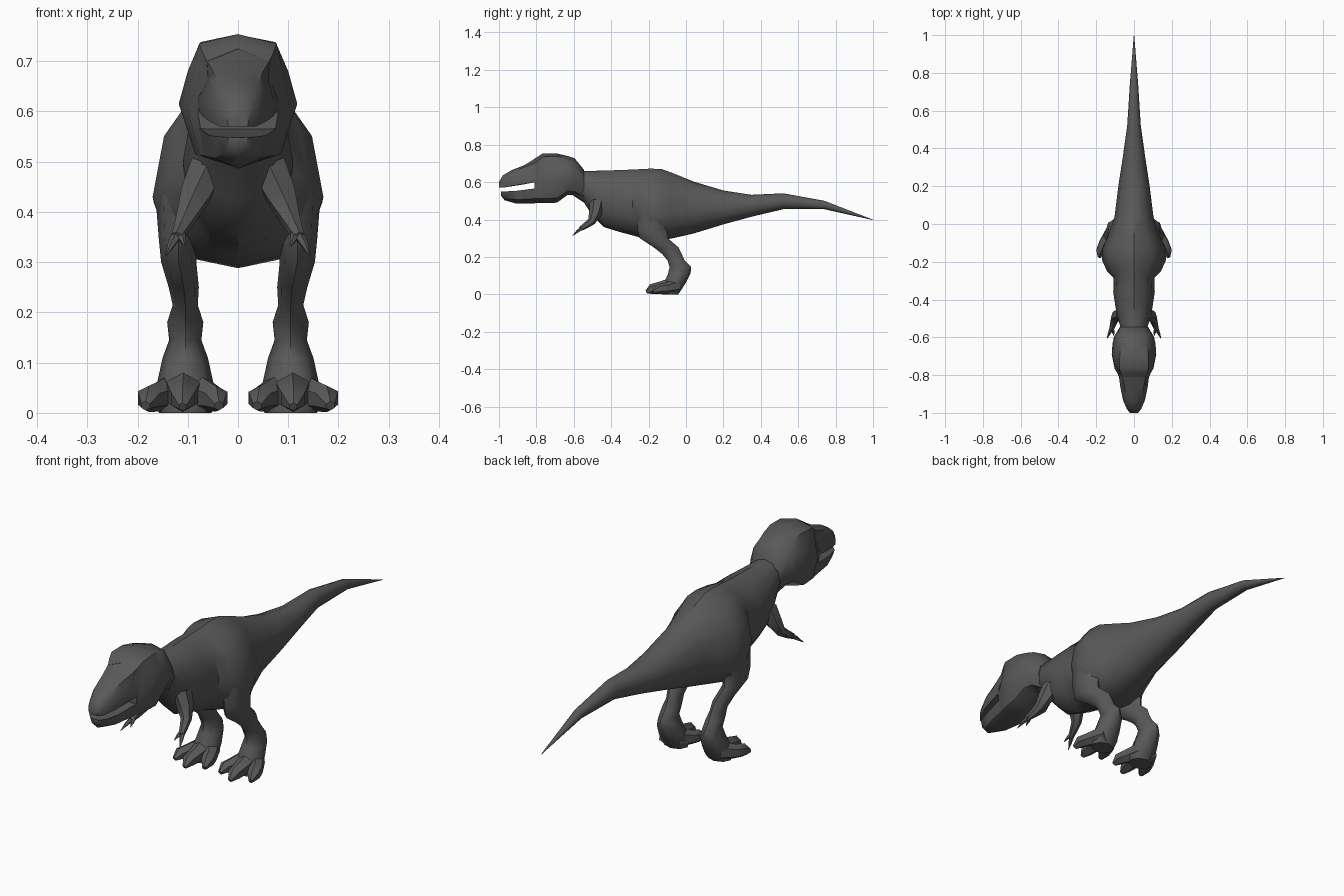
import bpy, bmesh, math
from mathutils import Vector

hide = bpy.data.materials.new("dark_grey_hide")
hide.diffuse_color = (0.1, 0.1, 0.1, 1)


def loft(name, rings, mirror=False, angle=40):
    """Skin a closed surface over a row of rings with equal point counts."""
    bm = bmesh.new()
    rows = [[bm.verts.new(p) for p in r] for r in rings]
    n = len(rows[0])
    for a, b in zip(rows, rows[1:]):
        for i in range(n):
            j = (i + 1) % n
            bm.faces.new((a[i], a[j], b[j], b[i]))
    bm.faces.new(rows[0])
    bm.faces.new(rows[-1])
    bmesh.ops.remove_doubles(bm, verts=bm.verts, dist=0.0005)
    bmesh.ops.recalc_face_normals(bm, faces=bm.faces)
    me = bpy.data.meshes.new(name)
    bm.to_mesh(me)
    bm.free()
    me.materials.append(hide)
    ob = bpy.data.objects.new(name, me)
    bpy.context.collection.objects.link(ob)
    bpy.ops.object.select_all(action='DESELECT')
    ob.select_set(True)
    bpy.context.view_layer.objects.active = ob
    bpy.ops.object.shade_smooth_by_angle(angle=math.radians(angle))
    if mirror:
        ob.modifiers.new("Mirror", 'MIRROR').use_mirror_merge = False
    return ob


def body_ring(y, top, mid, bottom, w, n=12):
    """Egg-shaped section whose widest point is at height mid."""
    pts = []
    for i in range(n):
        a = 2 * math.pi * i / n
        c = math.cos(a)
        pts.append((w * math.sin(a), y, mid + c * ((top - mid) if c > 0 else (mid - bottom))))
    return pts


def head_ring(y, top, *rest):
    """Symmetric section: top, (x, z) pairs down the side, bottom."""
    bottom = rest[-1]
    side = [(rest[i], rest[i + 1]) for i in range(0, len(rest) - 1, 2)]
    right = [(x, y, z) for x, z in side]
    left = [(-x, y, z) for x, z in reversed(side)]
    return [(0, y, top)] + right + [(0, y, bottom)] + left


def flat_ring(x, y, z, rx, ry, n=8):
    """Horizontal oval, for the legs."""
    return [(x + rx * math.cos(2 * math.pi * i / n), y + ry * math.sin(2 * math.pi * i / n), z)
            for i in range(n)]


def tube(name, path, n=6):
    """Mirrored tapered tube along (x, y, z, radius) points."""
    pts = [Vector(p[:3]) for p in path]
    rings = []
    for i, p in enumerate(pts):
        t = (pts[min(i + 1, len(pts) - 1)] - pts[max(i - 1, 0)]).normalized()
        u = t.cross(Vector((1, 0, 0))).normalized()
        v = t.cross(u)
        r = path[i][3]
        rings.append([p + r * (u * math.cos(2 * math.pi * k / n) + v * math.sin(2 * math.pi * k / n))
                      for k in range(n)])
    return loft(name, rings, True, 50)


# Neck, trunk, hips and tail: y, top, widest height, bottom, half width
loft("body_and_tail", [body_ring(*r) for r in [
    (-.62, .66, .60, .54, .06),
    (-.545, .66, .58, .49, .072),
    (-.50, .66, .55, .42, .085),
    (-.44, .662, .52, .36, .098),
    (-.36, .664, .50, .335, .110),
    (-.285, .667, .48, .315, .108),
    (-.25, .669, .46, .305, .143),
    (-.19, .672, .43, .295, .170),
    (-.13, .670, .42, .288, .168),
    (-.07, .648, .43, .300, .140),
    (.04, .603, .45, .325, .103),
    (.20, .555, .46, .374, .083),
    (.35, .532, .475, .415, .060),
    (.52, .540, .498, .455, .036),
    (.74, .500, .478, .455, .022),
    (1.0, .399, .398, .397, .001)]])

# Skull: y, top, brow corner, eye, cheek, jowl, bottom
loft("head", [head_ring(*r) for r in [
    (-.545, .665, .040, .655, .065, .62, .075, .58, .050, .52, .50),
    (-.595, .727, .060, .715, .090, .67, .105, .61, .070, .55, .53),
    (-.635, .740, .068, .726, .096, .68, .114, .613, .078, .55, .53),
    (-.69, .753, .075, .738, .100, .68, .118, .615, .085, .515, .49),
    (-.765, .754, .077, .735, .087, .69, .103, .61, .076, .512, .487),
    (-.79, .738, .070, .716, .064, .68, .088, .605, .070, .512, .487),
    (-.81, .725, .062, .700, .060, .67, .080, .60, .066, .512, .487)]], angle=45)

# Upper snout, ending at the mouth line
loft("snout", [head_ring(*r) for r in [
    (-.805, .727, .063, .702, .060, .67, .080, .625, .078, .60, .60),
    (-.865, .690, .050, .680, .060, .66, .072, .62, .070, .59, .588),
    (-.93, .665, .040, .655, .050, .635, .059, .61, .056, .58, .578),
    (-.98, .635, .025, .625, .033, .61, .038, .59, .036, .57, .570),
    (-1.0, .600, .012, .595, .018, .59, .021, .58, .019, .57, .570)]], angle=45)

# Lower jaw with a flat upper surface
loft("lower_jaw", [head_ring(*r) for r in [
    (-.80, .566, .077, .567, .068, .512, .487),
    (-.91, .552, .058, .553, .046, .507, .486),
    (-.97, .549, .040, .550, .028, .517, .503),
    (-.99, .548, .020, .549, .016, .533, .528)]], angle=45)

# Legs, from inside the thigh down to the sole: x, y, z, rx, ry
loft("leg", [flat_ring(*r) for r in [
    (.110, -.170, .44, .055, .090),
    (.118, -.180, .35, .040, .080),
    (.118, -.172, .30, .035, .075),
    (.108, -.105, .25, .030, .066),
    (.105, -.075, .215, .025, .052),
    (.105, -.052, .18, .036, .046),
    (.105, -.030, .145, .032, .058),
    (.105, -.036, .11, .045, .060),
    (.105, -.060, .06, .056, .058),
    (.105, -.080, .02, .060, .052),
    (.105, -.085, .00, .052, .044)]], True, 50)

# Toes with blunt claws
tube("middle_toe", [(.108, -.06, .050, .045), (.109, -.13, .036, .034),
                    (.110, -.185, .028, .027), (.110, -.212, .012, .009)])
tube("outer_toe", [(.120, -.05, .045, .040), (.160, -.105, .032, .030),
                   (.177, -.145, .028, .027), (.184, -.175, .014, .010)])
tube("inner_toe", [(.090, -.06, .045, .040), (.057, -.115, .032, .030),
                   (.043, -.150, .028, .026), (.038, -.178, .014, .010)])

# Small arms and two claws on each hand
tube("arm", [(.060, -.475, .49, .040), (.085, -.485, .435, .034), (.103, -.505, .390, .022),
             (.114, -.540, .365, .016), (.122, -.565, .350, .012)])
tube("outer_claw", [(.118, -.548, .360, .012), (.132, -.580, .336, .008), (.143, -.607, .313, .001)], 5)
tube("inner_claw", [(.116, -.548, .360, .011), (.110, -.572, .345, .007), (.106, -.592, .332, .001)], 5)
